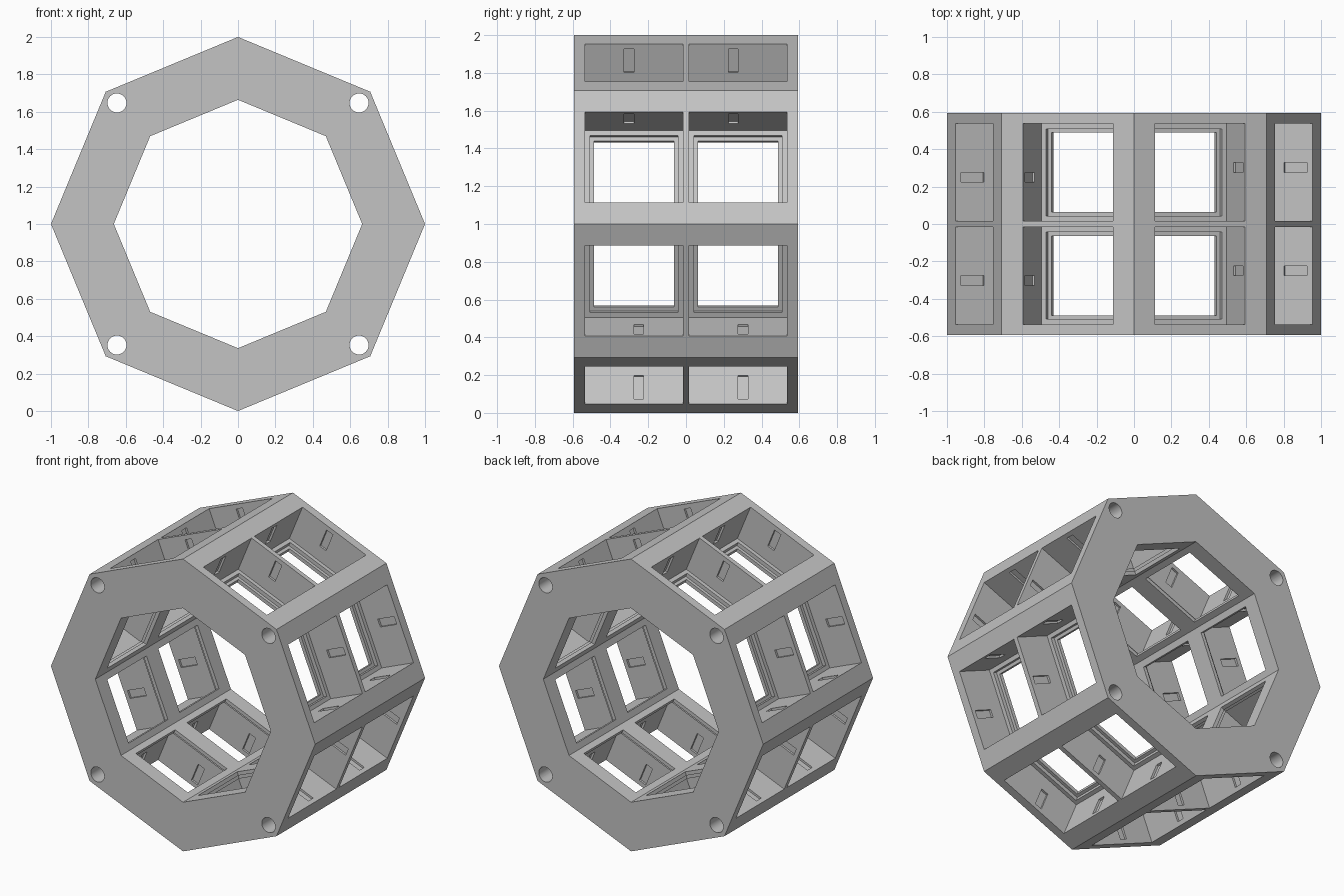
import bpy, bmesh
from math import sin, cos, pi, radians
from mathutils import Matrix, Vector

if "Cube" in bpy.data.objects:
    bpy.data.objects.remove(bpy.data.objects["Cube"])

SIDES = 8
OUTER, INNER = 1.0, 0.664
HALF_LEN = 0.594
APOTHEM = OUTER * cos(pi / SIDES)
CENTRE = Vector((0, 0, 1))
POCKET_HALF, POCKET_Y = 0.26, 0.276
# stepped pocket: (half width, depth below the outer face)
STEPS = [(POCKET_HALF, -0.02), (POCKET_HALF, 0.26), (0.233, 0.26),
         (0.233, 0.286), (0.212, 0.286), (0.212, 0.36)]
SLOT_W, SLOT_OFF, SLOT_DEEP = 0.052, 0.026, 0.014
SLOT_TOP, SLOT_END = 0.03, 0.164


def make_object(name, bm):
    bmesh.ops.recalc_face_normals(bm, faces=bm.faces)
    mesh = bpy.data.meshes.new(name)
    bm.to_mesh(mesh)
    bm.free()
    ob = bpy.data.objects.new(name, mesh)
    bpy.context.collection.objects.link(ob)
    return ob


def loft(bm, rings, closed=False):
    """Join equal rings of points with quads, capped or looped."""
    rows = [[bm.verts.new(p) for p in ring] for ring in rings]
    n = len(rows[0])
    pairs = list(zip(rows, rows[1:]))
    if closed:
        pairs.append((rows[-1], rows[0]))
    else:
        bm.faces.new(rows[0])
        bm.faces.new(rows[-1])
    for a, b in pairs:
        for i in range(n):
            j = (i + 1) % n
            bm.faces.new((a[i], a[j], b[j], b[i]))


def pocket_frames():
    """Frame of every pocket: x around the ring, y along it, z outwards."""
    for k in range(SIDES):
        t = 2 * pi * (k + 0.5) / SIDES
        n, u = Vector((cos(t), 0, sin(t))), Vector((-sin(t), 0, cos(t)))
        for side in (-1, 1):
            m = Matrix((u, (0, 1, 0), n)).transposed().to_4x4()
            m.translation = CENTRE + n * APOTHEM + Vector((0, side * POCKET_Y, 0))
            yield m


def square(half, z):
    return [Vector((x * half, y * half, z)) for x, y in ((-1, -1), (1, -1), (1, 1), (-1, 1))]


def cut(body, cutter):
    mod = body.modifiers.new("cut", "BOOLEAN")
    mod.operation, mod.solver, mod.object = "DIFFERENCE", "EXACT", cutter
    bpy.context.view_layer.objects.active = body
    bpy.ops.object.modifier_apply(modifier=mod.name)
    bpy.data.objects.remove(cutter)


# octagonal ring body
bm = bmesh.new()
rings = []
for k in range(SIDES):
    t = 2 * pi * k / SIDES
    d = Vector((cos(t), 0, sin(t)))
    rings.append([CENTRE + d * r + Vector((0, y * HALF_LEN, 0))
                  for r, y in ((OUTER, -1), (OUTER, 1), (INNER, 1), (INNER, -1))])
loft(bm, rings, closed=True)
body = make_object("octagonal_frame", bm)

# stepped window pockets
bm = bmesh.new()
for m in pocket_frames():
    loft(bm, [[m @ p for p in square(h, -d)] for h, d in STEPS])
cut(body, make_object("pocket_cutter", bm))

# shallow slots, one in each pocket wall
bm = bmesh.new()
wall_size = Matrix.Diagonal((2 * SLOT_DEEP, SLOT_W, SLOT_END - SLOT_TOP, 1))
at_wall = Matrix.Translation((POCKET_HALF, -SLOT_OFF, -(SLOT_TOP + SLOT_END) / 2))
for m in pocket_frames():
    for q in range(4):
        turn = Matrix.Rotation(q * pi / 2, 4, "Z")
        bmesh.ops.create_cube(bm, size=1, matrix=m @ turn @ at_wall @ wall_size)
cut(body, make_object("slot_cutter", bm))

# round rod holes through four corners
bm = bmesh.new()
for k in range(4):
    t = pi / 4 + k * pi / 2
    spot = CENTRE + Vector((cos(t), 0, sin(t))) * 0.915
    bmesh.ops.create_cone(bm, cap_ends=True, segments=40, radius1=0.051, radius2=0.051,
                          depth=3 * HALF_LEN,
                          matrix=Matrix.Translation(spot) @ Matrix.Rotation(pi / 2, 4, "X"))
cut(body, make_object("rod_hole_cutter", bm))

# single grey material
grey = bpy.data.materials.new("light_grey")
grey.use_nodes = True
colour = (0.55, 0.55, 0.55, 1)
grey.diffuse_color = colour
grey.node_tree.nodes["Principled BSDF"].inputs["Base Color"].default_value = colour
body.data.materials.clear()
body.data.materials.append(grey)
for p in body.data.polygons:
    p.material_index = 0

bpy.ops.object.select_all(action="DESELECT")
body.select_set(True)
bpy.context.view_layer.objects.active = body
bpy.ops.object.shade_smooth_by_angle(angle=radians(20))
